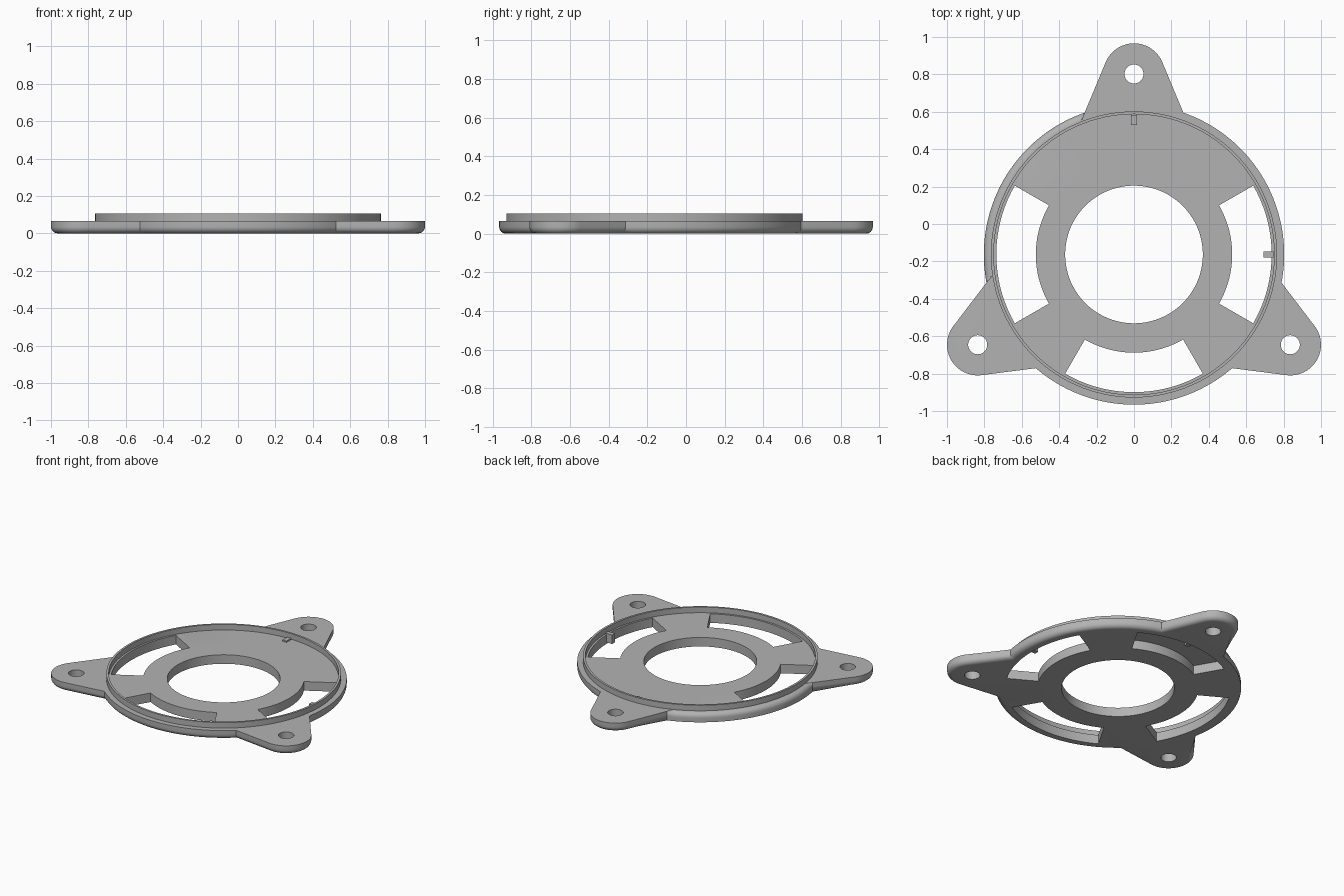
import bpy, bmesh
from math import sin, cos, radians, degrees, atan2
from mathutils import Vector

cube = bpy.data.objects.get("Cube")
if cube:
    bpy.data.objects.remove(cube, do_unlink=True)

CY = -0.163            # ring centre along y
THICK = 0.065          # plate thickness
RING, LIP_OUT, LIP_IN, WINDOW = 0.803, 0.765, 0.75, 0.736
HUB, BORE = 0.525, 0.368
EAR_DIST, EAR_R, EAR_HOLE, EAR_HALF = 0.965, 0.164, 0.051, 19.2
FILLET = 0.035

grey = bpy.data.materials.new("plain grey")
grey.use_nodes = True
grey.diffuse_color = (0.45, 0.45, 0.45, 1)
grey.node_tree.nodes["Principled BSDF"].inputs["Base Color"].default_value = grey.diffuse_color


def arc(r, a0, a1, n, centre=(0, CY)):
    """Points on a circular arc, angles in degrees."""
    steps = [radians(a0 + (a1 - a0) * i / n) for i in range(n + 1)]
    return [(centre[0] + r * cos(a), centre[1] + r * sin(a)) for a in steps]


def polar(r, a):
    return arc(r, a, a, 1)[0]


def make_object(name, bm):
    bmesh.ops.recalc_face_normals(bm, faces=bm.faces)
    mesh = bpy.data.meshes.new(name)
    bm.to_mesh(mesh)
    bm.free()
    mesh.materials.append(grey)
    obj = bpy.data.objects.new(name, mesh)
    bpy.context.collection.objects.link(obj)
    return obj


def prism_mesh(points, z0, z1):
    bm = bmesh.new()
    face = bm.faces.new([bm.verts.new((x, y, z0)) for x, y in points])
    top = bmesh.ops.extrude_face_region(bm, geom=[face])["geom"]
    bmesh.ops.translate(bm, vec=(0, 0, z1 - z0),
                        verts=[v for v in top if isinstance(v, bmesh.types.BMVert)])
    bmesh.ops.recalc_face_normals(bm, faces=bm.faces)
    return bm


def cut(target, points):
    """Cut a straight opening through the plate."""
    cutter = make_object("cutter", prism_mesh(points, -0.1, 0.2))
    cutter.hide_render = True
    mod = target.modifiers.new("opening", "BOOLEAN")
    mod.operation, mod.solver, mod.object = "DIFFERENCE", "EXACT", cutter
    bpy.context.view_layer.objects.active = target
    bpy.ops.object.modifier_apply(modifier=mod.name)
    bpy.data.objects.remove(cutter, do_unlink=True)


def smooth(obj):
    bpy.ops.object.select_all(action="DESELECT")
    obj.select_set(True)
    bpy.context.view_layer.objects.active = obj
    bpy.ops.object.shade_smooth_by_angle(angle=radians(30))


# Plate outline: three tapered ears joined by ring arcs
EARS = (90, 210, 330)
outline = []
for a in EARS:
    outline += arc(EAR_R, a - 67.5, a + 67.5, 24, polar(EAR_DIST, a))
    outline += arc(RING, a + EAR_HALF, a + 120 - EAR_HALF, 40)
bm = prism_mesh(outline, 0, THICK)


# Rounded rim: lower edge everywhere, except one arc rounded on its upper edge
def rounded(edge):
    p = (edge.verts[0].co + edge.verts[1].co) / 2
    if abs(edge.verts[0].co.z - edge.verts[1].co.z) > 0.01:
        return False
    angle = degrees(atan2(p.y - CY, p.x)) % 360
    flipped = (EARS[0] + EAR_HALF < angle < EARS[1] - EAR_HALF
               and Vector((p.x, p.y - CY)).length < RING + 0.001)
    return (p.z > THICK / 2) == flipped


bmesh.ops.bevel(bm, geom=[e for e in bm.edges if rounded(e)], offset=FILLET,
                offset_type="OFFSET", segments=6, profile=0.5, affect="EDGES")
plate = make_object("mounting_plate", bm)

# Central bore, ear holes and four windows
cut(plate, arc(BORE, 0, 357, 119))
for a in EARS:
    cut(plate, arc(EAR_HOLE, 0, 350, 35, polar(EAR_DIST, a)))
for a in (0, 90, 180, 270):
    cut(plate, arc(WINDOW, a - 30, a + 30, 24) + arc(HUB, a + 30, a - 30, 24))
smooth(plate)

# Raised lip around the ring
bm = bmesh.new()
N = 120
section = [(LIP_IN, 0.05), (LIP_OUT, 0.05), (LIP_OUT, 0.105), (LIP_IN, 0.105)]
rows = [[bm.verts.new((*polar(r, 360 * i / N), z)) for r, z in section] for i in range(N)]
for i in range(N):
    a, b = rows[i], rows[(i + 1) % N]
    for j in range(4):
        k = (j + 1) % 4
        bm.faces.new((a[j], a[k], b[k], b[j]))
smooth(make_object("raised_lip", bm))

# Two small locating pegs inside the windows
for name, a in (("right_side_peg", 0), ("back_peg", 90)):
    u = Vector((cos(radians(a)), sin(radians(a))))
    v = Vector((-u.y, u.x)) * 0.016
    c = Vector((0, CY))
    corners = [c + u * 0.692 - v, c + u * 0.745 - v, c + u * 0.745 + v, c + u * 0.692 + v]
    make_object(name, prism_mesh([tuple(p) for p in corners], 0.01, 0.075))
